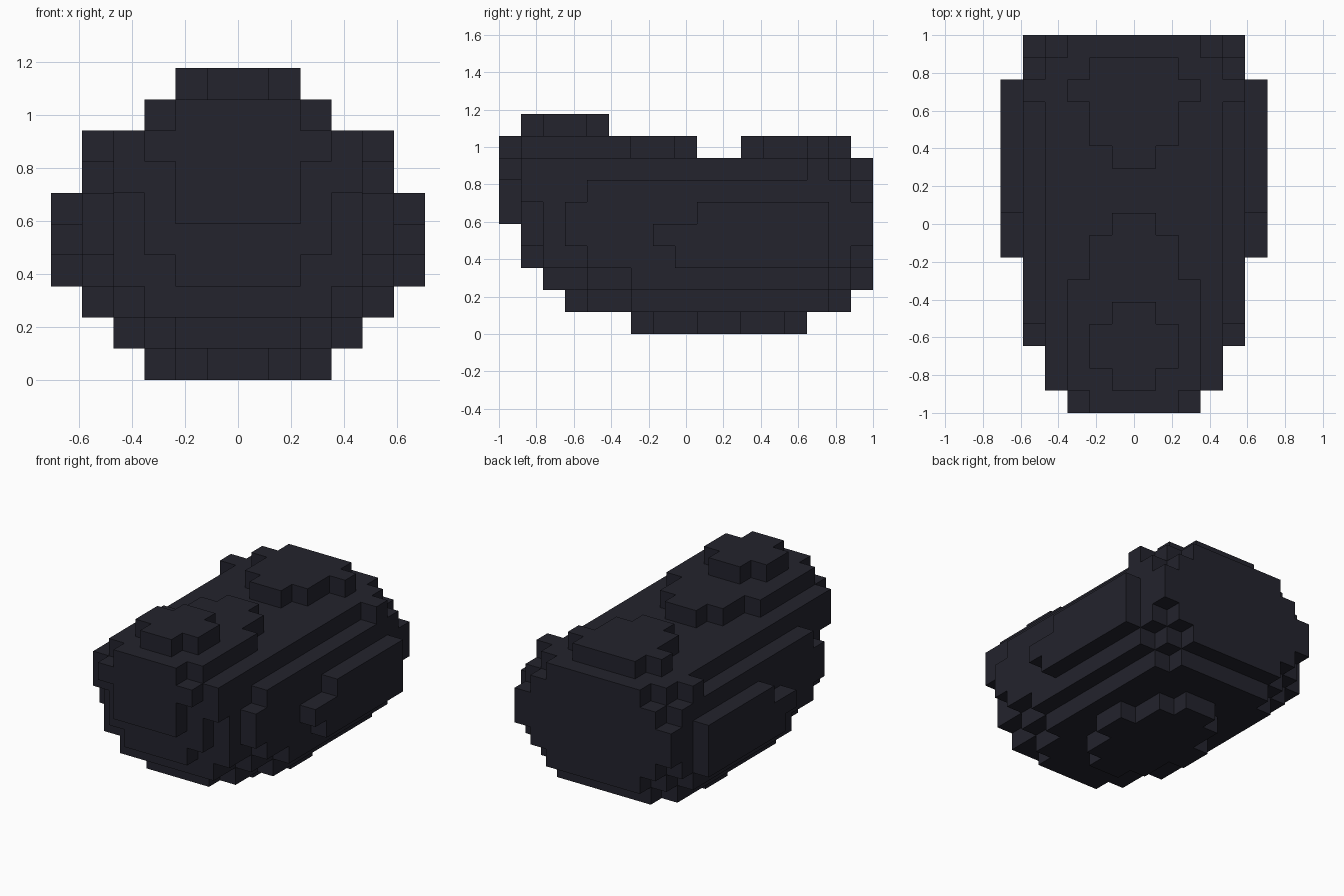
import bpy, bmesh

if "Cube" in bpy.data.objects:
    bpy.data.objects.remove(bpy.data.objects["Cube"], do_unlink=True)

U = 2 / 17  # edge length of one block

# One flat colour
mat = bpy.data.materials.new("dark_slate")
mat.use_nodes = True
COLOUR = (0.0168, 0.0168, 0.0262, 1)
mat.diffuse_color = COLOUR
bsdf = mat.node_tree.nodes["Principled BSDF"]
bsdf.inputs["Base Color"].default_value = COLOUR
bsdf.inputs["Roughness"].default_value = 0.8


def slab(half, y0, y1, z0, z1):
    """Blocks of one box that is symmetric about x = 0."""
    return {(x, y, z) for x in range(-half, half)
            for y in range(y0, y1) for z in range(z0, z1)}


def pad(level, *spans):
    """One-block-high stepped pad: a (start, end) span for half widths 1, 2, 3."""
    return set().union(*(slab(i + 1, *s, level, level + 1)
                         for i, s in enumerate(spans)))


# Body: crossing slabs that step in toward every edge
body = slab(2, 1, 17, 3, 8) | slab(2, 3, 16, 1, 8)
body |= slab(3, 1, 17, 4, 8) | slab(3, 2, 17, 2, 8) | slab(3, 4, 16, 1, 8)
body |= slab(4, 1, 16, 6, 8) | slab(4, 2, 17, 3, 7)
body |= slab(4, 4, 16, 2, 8) | slab(4, 6, 15, 1, 8)
body |= slab(5, 3, 17, 4, 6) | slab(5, 4, 16, 3, 7)
body |= slab(5, 6, 15, 2, 7) | slab(5, 14, 15, 2, 8)

# Side panels: the outermost column on each side
panels = slab(6, 7, 15, 4, 5) | slab(6, 8, 15, 3, 5) | slab(6, 9, 15, 3, 6)
panels -= slab(5, 7, 15, 3, 6)

parts = {
    "body": body,
    "side_panels": panels,
    "front_plate": slab(2, 0, 1, 5, 9) | slab(3, 0, 1, 7, 8),
    "belly_pad": pad(0, (6, 14), (7, 13), (9, 11)),
    "front_ridge": pad(8, (1, 9), (1, 8), (1, 6)),
    "front_crown": pad(9, (1, 5), (2, 4)),
    "rear_ridge": pad(8, (11, 16), (12, 16), (14, 15)),
}
solid = set().union(*parts.values())


def build(name, cells):
    """Skin the exposed block sides and merge the flat areas."""
    bm = bmesh.new()
    cache = {}

    def vert(p):
        if p not in cache:
            cache[p] = bm.verts.new((p[0] * U, p[1] * U - 1, p[2] * U))
        return cache[p]

    for c in sorted(cells):
        for axis in range(3):
            for step in (0, 1):
                n = list(c)
                n[axis] += 2 * step - 1
                if tuple(n) in solid:
                    continue
                ring = []
                for s, t in ((0, 0), (1, 0), (1, 1), (0, 1)):
                    p = list(c)
                    p[axis] += step
                    p[(axis + 1) % 3] += s
                    p[(axis + 2) % 3] += t
                    ring.append(vert(tuple(p)))
                bm.faces.new(ring if step else ring[::-1])
    bmesh.ops.dissolve_limit(bm, angle_limit=0.01, verts=bm.verts[:], edges=bm.edges[:])
    mesh = bpy.data.meshes.new(name)
    bm.to_mesh(mesh)
    bm.free()
    mesh.materials.append(mat)
    bpy.context.collection.objects.link(bpy.data.objects.new(name, mesh))


for part_name, part_cells in parts.items():
    build(part_name, part_cells)
